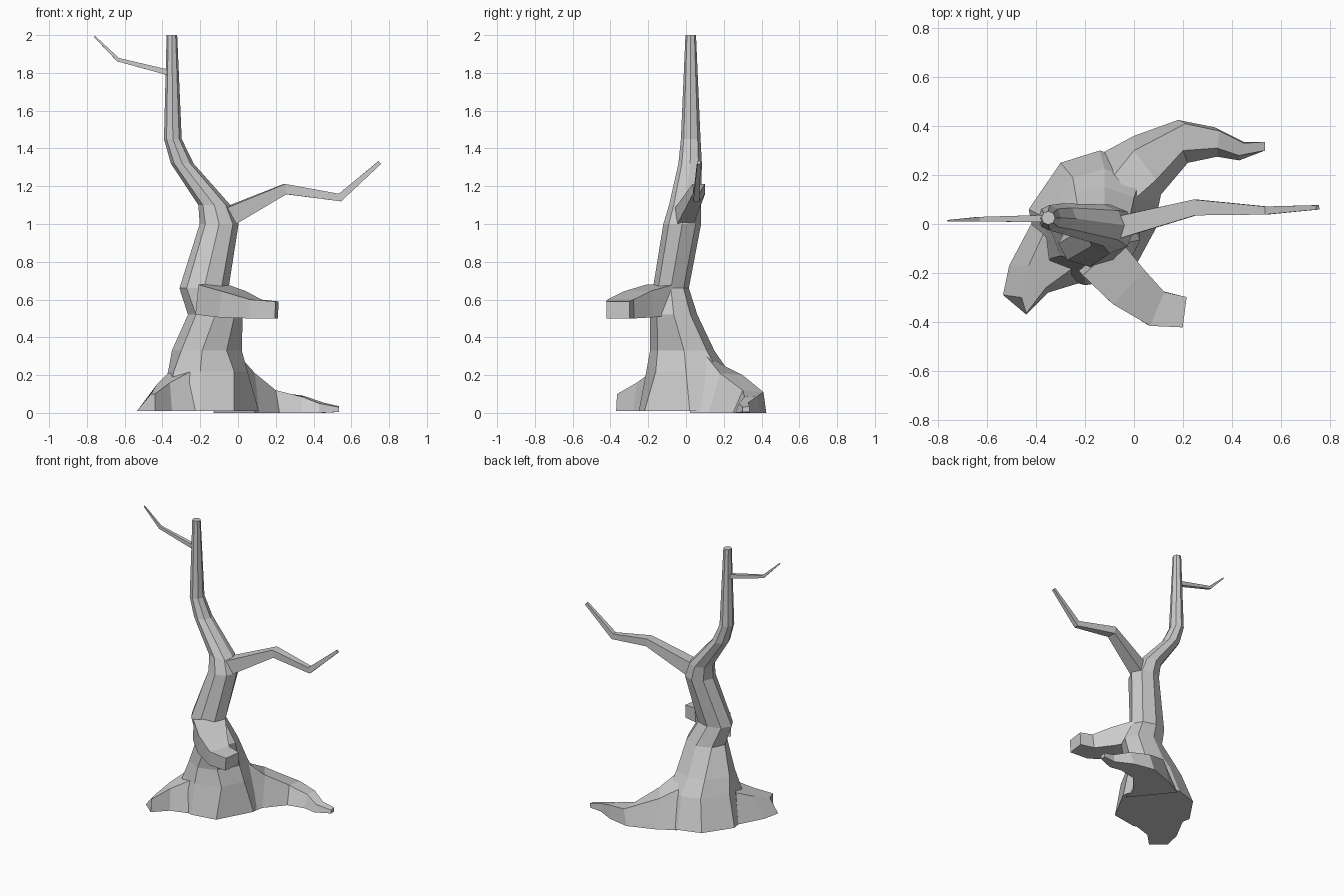
import bpy, bmesh, math
from mathutils import Vector


def loft(name, rings):
    """Closed, flat-shaded skin through rings of equal point count."""
    bm = bmesh.new()
    rows = [[bm.verts.new(p) for p in r] for r in rings]
    n = len(rows[0])
    for a, b in zip(rows, rows[1:]):
        for i in range(n):
            j = (i + 1) % n
            bm.faces.new((a[i], a[j], b[j], b[i]))
    bm.faces.new(rows[0])
    bm.faces.new(rows[-1])
    bmesh.ops.recalc_face_normals(bm, faces=bm.faces)
    me = bpy.data.meshes.new(name)
    bm.to_mesh(me)
    bm.free()
    ob = bpy.data.objects.new(name, me)
    bpy.context.collection.objects.link(ob)
    return ob


def oval(x, y, z, rx, ry, n=8):
    return [(x + rx * math.cos(2 * math.pi * i / n),
             y + ry * math.sin(2 * math.pi * i / n), z) for i in range(n)]


def limb(name, stations):
    """Four-sided limb along stations of (x, y, z, width, height)."""
    pts = [Vector(s[:3]) for s in stations]
    rings = []
    for i, (p, s) in enumerate(zip(pts, stations)):
        t = Vector()
        if i:
            t += (p - pts[i - 1]).normalized()
        if i < len(pts) - 1:
            t += (pts[i + 1] - p).normalized()
        t.normalize()
        side = t.cross(Vector((0, 0, 1))).normalized()
        up = side.cross(t)
        rings.append([p + side * (u * s[3] / 2) + up * (v * s[4] / 2)
                      for u, v in ((-1, -1), (1, -1), (1, 1), (-1, 1))])
    return loft(name, rings)


# Trunk: irregular flared base, then eight-sided ovals up the bends
base = [(0.01, [(.11, .02), (.06, .24), (-.14, .30), (-.30, .25),
                (-.43, .06), (-.38, -.2), (-.2, -.25), (-.02, -.22)]),
        (0.22, [(.05, 0), (.02, .17), (-.12, .225), (-.25, .19),
                (-.37, .03), (-.34, -.14), (-.2, -.21), (-.02, -.16)]),
        (0.33, [(.02, -.01), (0, .11), (-.12, .15), (-.24, .13),
                (-.35, .0), (-.3, -.13), (-.19, -.19), (-.06, -.15)])]
rings = [[(x, y, z) for x, y in pts] for z, pts in base]
rings += [oval(-.12, -.065, .52, .145, .125),
          oval(-.18, -.08, .66, .13, .095),
          oval(-.10, -.02, 1.0, .103, .10),
          oval(-.125, -.005, 1.1, .085, .085),
          oval(-.295, .022, 1.32, .06, .062),
          oval(-.345, .025, 1.45, .047, .052),
          oval(-.35, .025, 2.0, .028, .028)]
loft("trunk", rings)

# Long root sweeping back and to the right
loft("back_right_root", [
    [(-.13, .29, 0), (-.08, .2, .25), (.0, .10, .31), (.09, .02, 0)],
    [(0, .36, 0), (.0, .30, .2), (.09, .18, .21), (.11, .12, 0)],
    [(.18, .425, 0), (.21, .41, .11), (.2, .30, .12), (.22, .25, 0)],
    [(.33, .395, 0), (.35, .38, .09), (.34, .31, .085), (.34, .275, 0)],
    [(.45, .335, 0), (.45, .33, .055), (.43, .28, .05), (.43, .26, 0)],
    [(.535, .335, .005), (.535, .335, .035), (.535, .30, .03), (.535, .30, .005)]])

# Short root at the front left
loft("front_left_root", [
    [(-.22, -.24, .01), (-.25, -.18, .22), (-.37, -.04, .21), (-.42, .0, .01)],
    [(-.35, -.28, .01), (-.36, -.26, .16), (-.43, -.17, .15), (-.51, -.17, .01)],
    [(-.44, -.37, .01), (-.44, -.365, .1), (-.46, -.30, .1), (-.535, -.29, .01)]])

# Broken stub on the front
limb("front_stub", [(-.14, -.13, .60, .21, .16), (-.03, -.25, .575, .19, .14),
                    (.09, -.345, .55, .15, .10), (.205, -.36, .545, .125, .09)])

# Upper branches
limb("right_branch", [(-.05, -.01, 1.04, .09, .10), (.25, .068, 1.185, .065, .055),
                      (.54, .055, 1.14, .033, .042), (.75, .068, 1.325, .018, .02)])
limb("left_twig", [(-.36, .022, 1.80, .03, .03), (-.635, .02, 1.87, .018, .02),
                   (-.76, .013, 1.993, .007, .008)])
